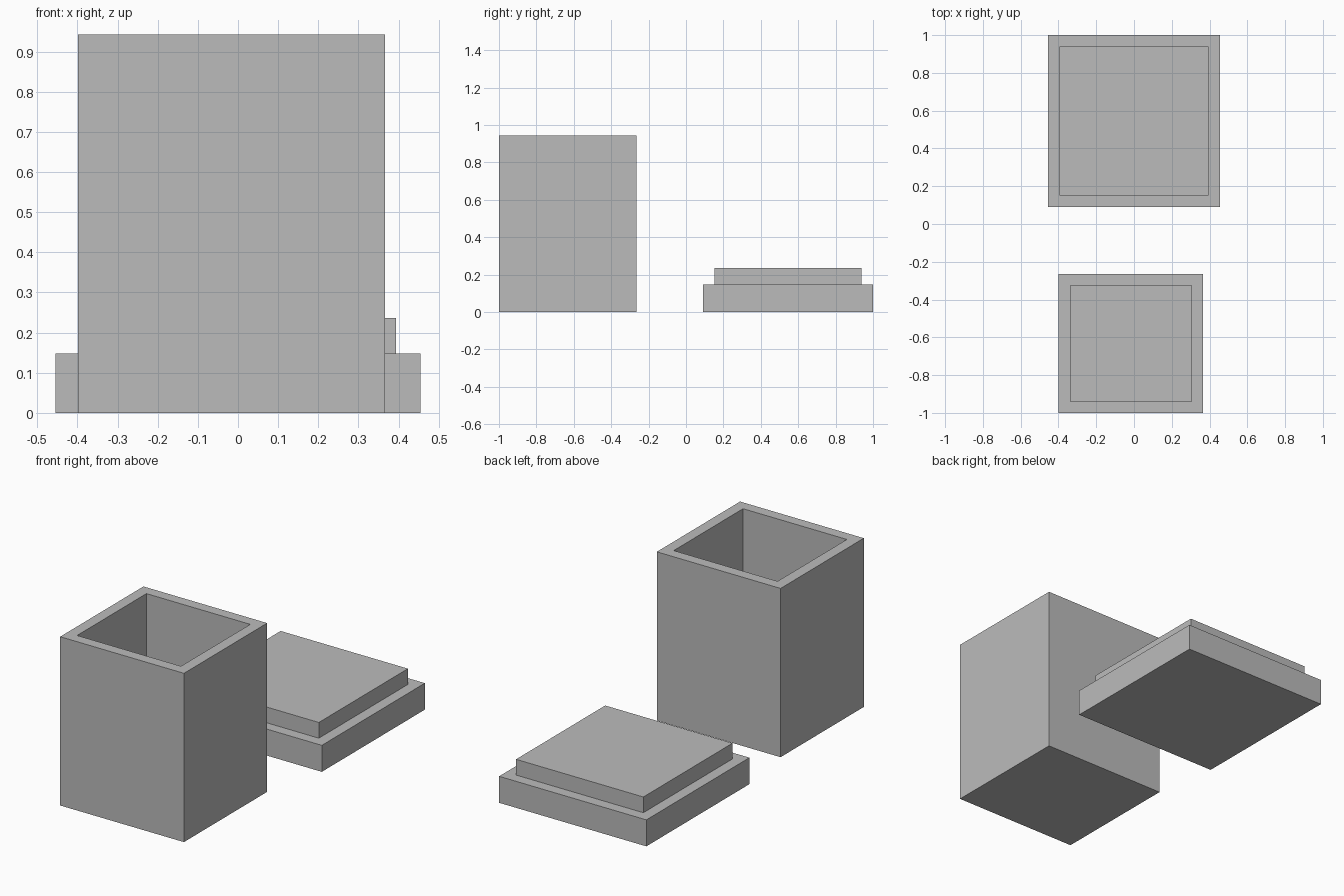
import bpy
import bmesh
from mathutils import Matrix, Vector

cube = bpy.data.objects.get("Cube")
if cube:
    bpy.data.objects.remove(cube, do_unlink=True)

# Single grey material
grey = bpy.data.materials.new("plain_grey")
grey.use_nodes = True
colour = (0.5, 0.5, 0.5, 1)
grey.diffuse_color = colour
grey.node_tree.nodes["Principled BSDF"].inputs["Base Color"].default_value = colour


def block(bm, low, high):
    """Add a box between two corners and return its top face."""
    low, high = Vector(low), Vector(high)
    matrix = Matrix.Translation((low + high) / 2) @ Matrix.Diagonal((*(high - low), 1))
    verts = bmesh.ops.create_cube(bm, size=1, matrix=matrix)["verts"]
    faces = {f for v in verts for f in v.link_faces}
    return max(faces, key=lambda f: f.calc_center_median().z)


def step(bm, face, inset, height):
    """Inset a top face, then raise or sink the inner face."""
    bmesh.ops.inset_region(bm, faces=[face], thickness=inset)
    walls = bmesh.ops.extrude_discrete_faces(bm, faces=[face])["faces"]
    bmesh.ops.translate(bm, verts=walls[0].verts, vec=(0, 0, height))


def build(name, low, high, inset, height):
    bm = bmesh.new()
    step(bm, block(bm, low, high), inset, height)
    bmesh.ops.recalc_face_normals(bm, faces=bm.faces)
    mesh = bpy.data.meshes.new(name)
    bm.to_mesh(mesh)
    bm.free()
    mesh.materials.append(grey)
    bpy.context.collection.objects.link(bpy.data.objects.new(name, mesh))


wall = 0.087

# Open box with a hollow inside
build("open_box", (-0.399, -1, 0), (0.366, -0.265, 0.943), wall, wall - 0.943)

# Lid lying upside down, with its raised plug
build("lid", (-0.455, 0.09, 0), (0.455, 1, 0.148), wall, 0.088)
